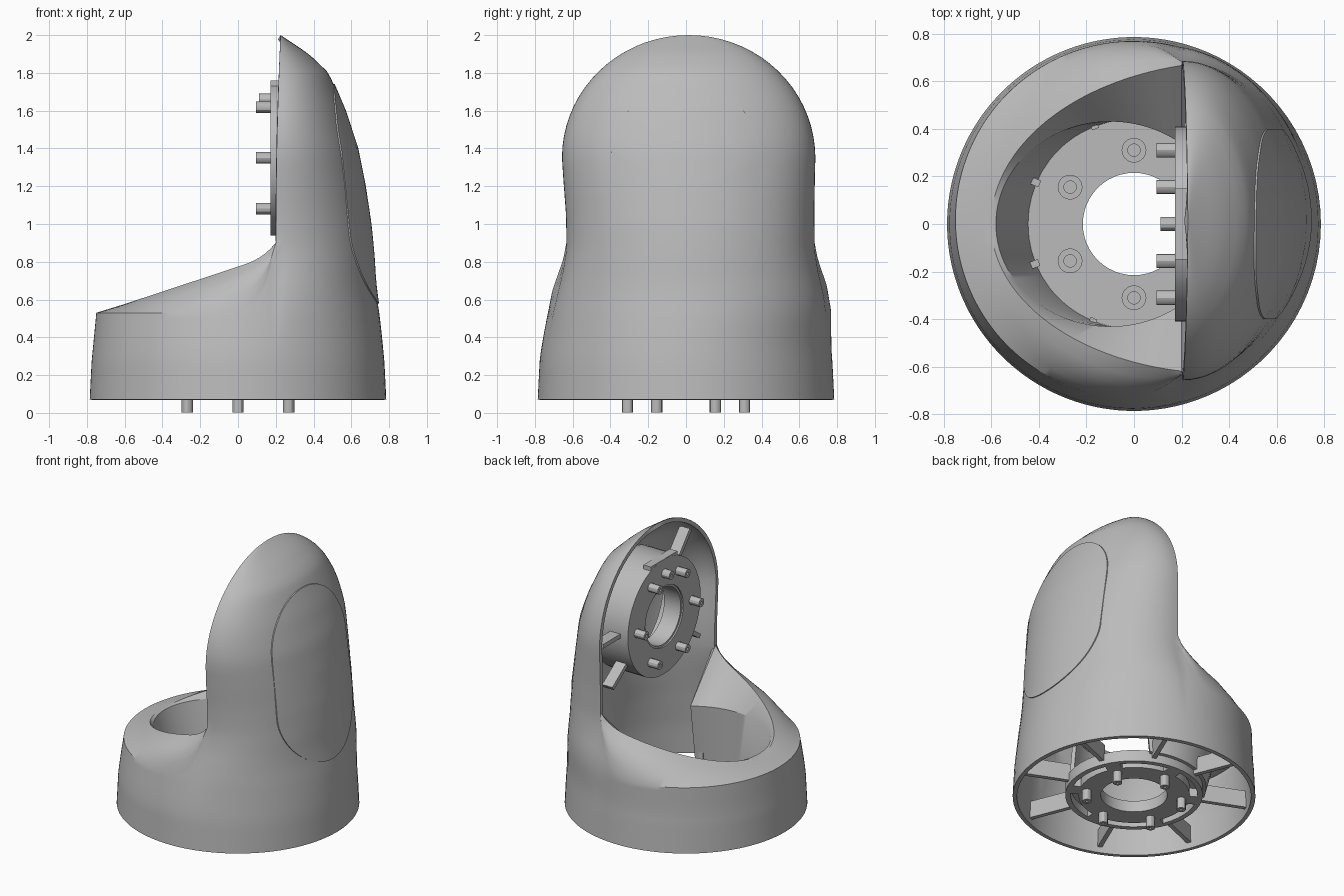
import bpy, bmesh
from math import sin, cos, pi, sqrt, acos, radians, hypot

cube = bpy.data.objects.get("Cube")
if cube:
    bpy.data.objects.remove(cube, do_unlink=True)

grey = bpy.data.materials.new("satin grey")
grey.use_nodes = True
grey.diffuse_color = (0.5, 0.5, 0.5, 1)
grey.node_tree.nodes["Principled BSDF"].inputs["Base Color"].default_value = (0.5, 0.5, 0.5, 1)

FACE_X, NECK_Z, BASE_Z, TOP_Z, AXIS_Z = 0.2, 0.9, 0.07, 2.0, 1.35
RADIUS = [(0.07, 0.785), (0.27, 0.775), (0.53, 0.75), (0.62, 0.735), (0.75, 0.705),
          (0.87, 0.687), (1.05, 0.687), (1.35, 0.7), (2.0, 0.7)]
BACK = [(0.07, 0.785), (0.27, 0.78), (0.6, 0.735), (0.8, 0.72), (1.0, 0.7), (1.2, 0.67),
        (1.4, 0.63), (1.6, 0.565), (1.8, 0.48), (1.9, 0.375), (2.0, 0.226)]


def table(points, z):
    for (z0, v0), (z1, v1) in zip(points, points[1:]):
        if z <= z1:
            return v0 + (v1 - v0) * max(0, z - z0) / (z1 - z0)
    return points[-1][1]


def ease(a, b, v):
    t = min(1, max(0, (v - a) / (b - a)))
    return t * t * (3 - 2 * t)


def half_width(z):
    w = sqrt(table(RADIUS, z) ** 2 - FACE_X ** 2)
    if z > AXIS_Z:
        w *= sqrt(max(1e-6, 1 - ((z - AXIS_Z) / (TOP_Z - AXIS_Z)) ** 2))
    return w


def face(z):
    """The open face of the tower leans back slightly towards the top."""
    return FACE_X + 0.025 * max(0, (z - NECK_Z) / (TOP_Z - NECK_Z)) ** 2


def back_x(y, z):
    """Depth of the rear skin: round at the base, half an ellipse in the tower."""
    w = half_width(z)
    ellipse = face(z) + (table(BACK, z) - face(z)) * sqrt(max(0, 1 - (y / w) ** 2))
    circle = sqrt(max(0, hypot(FACE_X, w) ** 2 - y * y))
    k = ease(0.27, 0.9, z)
    return circle + (ellipse - circle) * k


def lean(z):
    return 0.024 * ease(0.27, 0.65, z) - 0.01 * ease(0.9, 1.4, z)


def finish(name, bm, recalc=True, smooth=True, wall=0):
    if recalc:
        bmesh.ops.recalc_face_normals(bm, faces=bm.faces)
    mesh = bpy.data.meshes.new(name)
    bm.to_mesh(mesh)
    bm.free()
    ob = bpy.data.objects.new(name, mesh)
    bpy.context.collection.objects.link(ob)
    mesh.materials.append(grey)
    bpy.ops.object.select_all(action='DESELECT')
    ob.select_set(True)
    bpy.context.view_layer.objects.active = ob
    if wall:
        mod = ob.modifiers.new("wall", 'SOLIDIFY')
        mod.thickness = wall
        mod.offset = -1
        bpy.ops.object.modifier_apply(modifier=mod.name)
    if smooth:
        bpy.ops.object.shade_smooth_by_angle(angle=radians(30))


def skin(bm, rows, closed=False):
    rows = [[bm.verts.new(p) for p in row] for row in rows]
    for a, b in zip(rows, rows[1:]):
        n = len(a)
        for j in range(n if closed else n - 1):
            k = (j + 1) % n
            bm.faces.new((a[j], a[k], b[k], b[j]))
    return rows


# Housing shell: rear skin, front wall, sloping rim and bore
low = [BASE_Z + (NECK_Z - BASE_Z) * i / 16 for i in range(17)]
high = [NECK_Z + (AXIS_Z - NECK_Z) * i / 8 for i in range(1, 9)]
high += [AXIS_Z + (TOP_Z - AXIS_Z) * sin(pi / 2 * i / 18) for i in range(1, 19)]

N = 96
shell = bmesh.new()
rear = []
for z in low + high:
    ys = [half_width(z) * sin(pi * (j / 40 - 0.5)) for j in range(41)]
    rear.append([(back_x(y, z), y + lean(z), z) for y in ys])
skin(shell, rear)


def arc(s, centre, a, b):
    """Point on an oval opening up at the tower face, s from 1 to -1."""
    end = pi - acos((FACE_X - centre) / a)
    return centre - a * cos(s * end), b * sin(s * end)


def crest(s):
    x = arc(s, 0, 0.75, 0.75)[0]
    return 0.53 + (NECK_Z - 0.53) * max(0, (x + 0.3) / 0.5) ** 6


def ridge(s):
    x, y = arc(s, 0.4, 1.0, 0.655)
    return x, y + lean(NECK_Z) * abs(s), 0.53 + 0.33 * (x + 0.74) + 0.06 * max(0, x / FACE_X) ** 3


def shoulder(edge, top, t):
    """Point on the rim slope, bulging near the tower and straight at the front."""
    x, y, z = (a + (b - a) * t for a, b in zip(edge, top))
    gap = sqrt(sum((a - b) ** 2 for a, b in zip(edge, top)))
    bulge = 0.4 * t * (1 - t) * gap * ease(-0.6, -0.1, x)
    r = hypot(x, y)
    return x + bulge * x / r, y + bulge * y / r, z + bulge


front = []
spans = [1 - 2 * j / N for j in range(N + 1)]
for z in low:
    row = []
    for s in spans:
        h = BASE_Z + (z - BASE_Z) * (crest(s) - BASE_Z) / (NECK_Z - BASE_Z)
        r = table(RADIUS, h)
        x, y = arc(s, 0, r, r)
        row.append((x, y + lean(h), h))
    front.append(row)
edge_row = front[-1]
ridge_row = [ridge(s) for s in spans]
for t in (0.25, 0.5, 0.75):
    front.append([shoulder(a, b, t) for a, b in zip(edge_row, ridge_row)])
front.append(ridge_row)
front.append([(*arc(s, -0.1, 0.48, 0.43), 0.575) for s in spans])
front.append([(*arc(s, 0, 0.44, 0.44), 0.14) for s in spans])
skin(shell, front)
bmesh.ops.remove_doubles(shell, verts=shell.verts, dist=0.002)
finish("housing_shell", shell, recalc=False, wall=0.028)

# Oval cover on the back of the tower, with a short rim turned inwards
cover = bmesh.new()
rows = []
for k, lift in [(12, -0.008)] + [(k, 0.007) for k in range(12, 0, -1)]:
    row = []
    for j in range(64):
        a = 2 * pi * j / 64
        y = 0.4 * cos(a) * k / 12
        z = 1.16 + (0.4 * sin(a) + (0.18 if j < 32 else -0.18)) * k / 12
        row.append((back_x(y - lean(z), z) + lift, y, z))
    rows.append(row)
rings = skin(cover, rows, closed=True)
cover.faces.new(rings[-1])
finish("oval_cover", cover, recalc=False)


# Joint flanges: p and q lie in the flange plane, d is the depth behind its face
def base_frame(p, q, d):
    return p, q, 0.08 + d


def tower_frame(p, q, d):
    return 0.172 + d, q, AXIS_Z + p


def ring(name, frame, r0, r1, d0, d1, at=(0, 0), sides=48):
    bm = bmesh.new()
    loops = []
    for r, d in ((r0, d0), (r1, d0), (r1, d1), (r0, d1), (r0, d0)):
        loops.append([frame(at[0] + r * cos(2 * pi * j / sides),
                            at[1] + r * sin(2 * pi * j / sides), d) for j in range(sides)])
    skin(bm, loops, closed=True)
    bmesh.ops.remove_doubles(bm, verts=bm.verts, dist=0.0001)
    finish(name, bm)


def rib(name, frame, degrees, r0, r1, d0, d1, thick=0.03):
    bm = bmesh.new()
    a = radians(degrees)
    rows = []
    for r in (r0, r1):
        rows.append([frame(r * cos(a) - t * sin(a), r * sin(a) + t * cos(a), d)
                     for t, d in ((-thick / 2, d0), (thick / 2, d0), (thick / 2, d1), (-thick / 2, d1))])
    for end in skin(bm, rows, closed=True):
        bm.faces.new(end)
    finish(name, bm, smooth=False)


def bolts(label, frame, head_depth):
    for k in range(6):
        a = radians(30 + 60 * k)
        at = (0.31 * cos(a), 0.31 * sin(a))
        ring(f"{label}_bolt_{k}", frame, 0.01, 0.03, -0.078, head_depth, at, 12)
        ring(f"{label}_bolt_head_{k}", frame, 0.026, 0.052, head_depth - 0.01,
             head_depth + 0.015, at, 18)


ring("base_floor", base_frame, 0.215, 0.445, 0.06, 0.08)
ring("base_hub", base_frame, 0.215, 0.36, 0, 0.06)
ring("base_hub_rim", base_frame, 0.41, 0.445, 0, 0.06)
bolts("base", base_frame, 0.08)
for k in range(6):
    rib(f"base_spoke_{k}", base_frame, 30 + 60 * k, 0.35, 0.42, 0, 0.06, 0.1)
for k in range(8):
    rib(f"base_rib_{k}", base_frame, 22 + 45 * k, 0.43, 0.755, 0.03, 0.15)

# Tower flange with a deep barrel, sleeve, pins and support ribs
ring("tower_flange", tower_frame, 0.215, 0.41, 0, 0.05)
ring("tower_barrel", tower_frame, 0.385, 0.41, 0.05, 0.28)
ring("tower_sleeve", tower_frame, 0.2, 0.225, 0.01, 0.14)
bolts("tower", tower_frame, 0.05)
ring("tower_locating_pin", tower_frame, 0.01, 0.03, -0.06, 0.03, (0.31, 0), 12)
for k, angle in enumerate((90, 125, 235, 320)):
    rib(f"tower_rib_{k}", tower_frame, angle, 0.38, 0.6, 0.06, 0.14)
rib("tower_top_tab", tower_frame, 0, 0.37, 0.41, 0.001, 0.06, 0.3)
